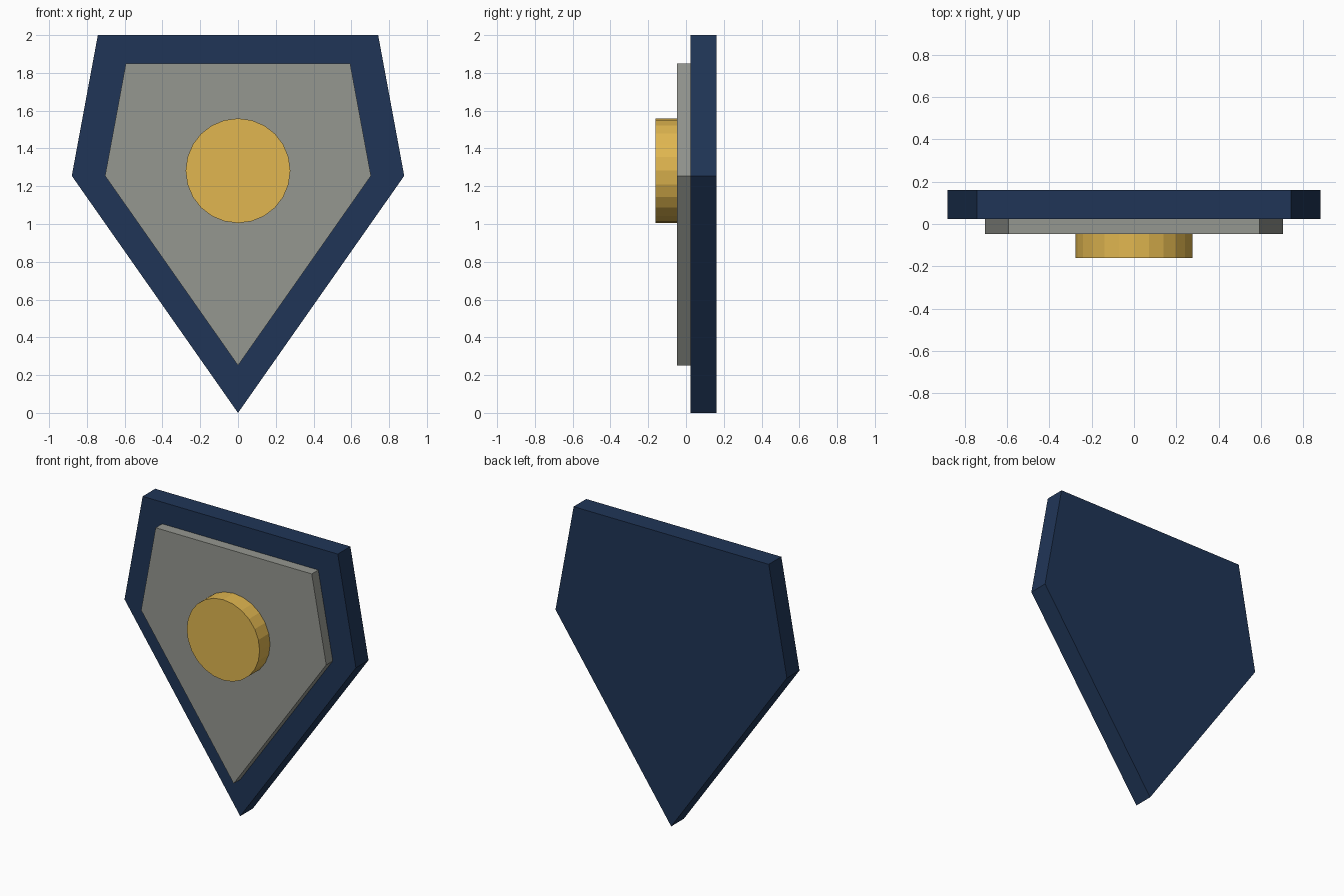
import bpy, bmesh
from math import cos, sin, tau

if "Cube" in bpy.data.objects:
    bpy.data.objects.remove(bpy.data.objects["Cube"])


def paint(obj, name, color):
    mat = bpy.data.materials.new(name)
    mat.diffuse_color = color
    mat.use_nodes = True
    mat.node_tree.nodes["Principled BSDF"].inputs["Base Color"].default_value = mat.diffuse_color
    obj.data.materials.append(mat)


def slab(name, outline, y_front, y_back):
    """Extrude an (x, z) outline from y_front to y_back."""
    bm = bmesh.new()
    face = bm.faces.new([bm.verts.new((x, y_front, z)) for x, z in outline])
    new = bmesh.ops.extrude_face_region(bm, geom=[face])["geom"]
    verts = [v for v in new if isinstance(v, bmesh.types.BMVert)]
    bmesh.ops.translate(bm, verts=verts, vec=(0, y_back - y_front, 0))
    bmesh.ops.recalc_face_normals(bm, faces=bm.faces)
    mesh = bpy.data.meshes.new(name)
    bm.to_mesh(mesh)
    bm.free()
    obj = bpy.data.objects.new(name, mesh)
    bpy.context.collection.objects.link(obj)
    return obj


# Five-sided shield outline; the inner panel is the same shape at 80 %
# scaled about the widest level
WIDE_Z = 1.255
shield = [(0, 0), (0.88, WIDE_Z), (0.742, 2), (-0.742, 2), (-0.88, WIDE_Z)]
inner = [(x * 0.8, WIDE_Z + (z - WIDE_Z) * 0.8) for x, z in shield]

# Backing plate
plate = slab("backing_plate", shield, 0.024, 0.161)
paint(plate, "navy", (0.014, 0.036, 0.095, 1))

# Raised panel
panel = slab("raised_panel", inner, -0.047, 0.024)
paint(panel, "stone_grey", (0.30, 0.31, 0.28, 1))

# Round boss
circle = [(0.277 * sin(tau * i / 24), 1.282 + 0.277 * cos(tau * i / 24))
          for i in range(24)]
boss = slab("round_boss", circle, -0.161, -0.047)
paint(boss, "gold", (0.75, 0.47, 0.08, 1))
